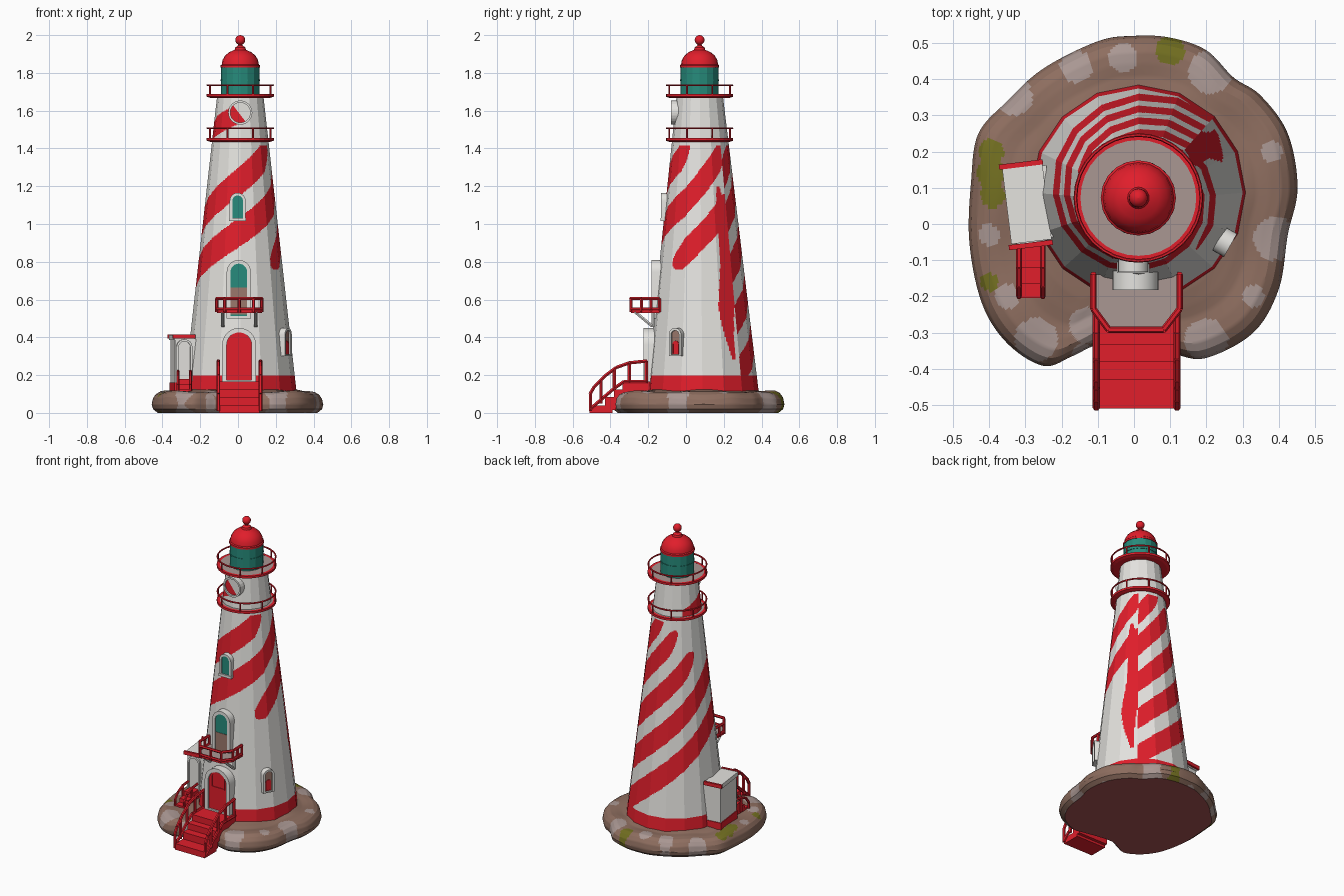
import bpy, math
from math import sin, cos, pi, radians
from mathutils import Vector, Matrix

if "Cube" in bpy.data.objects:
    bpy.data.objects.remove(bpy.data.objects["Cube"])

def material(name, r, g, b):
    m = bpy.data.materials.new(name)
    m.diffuse_color = (r, g, b, 1)
    m.use_nodes = True
    m.node_tree.nodes["Principled BSDF"].inputs["Base Color"].default_value = m.diffuse_color
    return m

RED = material("red paint", .75, .013, .024)
WHITE = material("white plaster", .78, .77, .74)
TEAL = material("teal glass", .02, .26, .20)
ROCK = material("brown rock", .27, .155, .115)
PALE = material("pale stone", .40, .31, .29)
MOSS = material("moss", .17, .16, .015)
UNDER = material("dark red underside", .38, .085, .085)
BROWN = material("brown pane", .33, .19, .15)

def mesh(name, verts, faces, mats, index=None, smooth=None):
    me = bpy.data.meshes.new(name)
    me.from_pydata([tuple(v) for v in verts], [], faces)
    for m in mats if isinstance(mats, list) else [mats]:
        me.materials.append(m)
    if index:
        me.polygons.foreach_set("material_index", index)
    ob = bpy.data.objects.new(name, me)
    bpy.context.collection.objects.link(ob)
    if smooth:
        bpy.ops.object.select_all(action='DESELECT')
        ob.select_set(True)
        bpy.context.view_layer.objects.active = ob
        bpy.ops.object.shade_smooth_by_angle(angle=radians(smooth))
    return ob

def lathe(name, profile, mat, centre, n=24, smooth=None):
    v, f = [], []
    for r, z in profile:
        v += [(centre[0] + r * cos(2*pi*i/n), centre[1] + r * sin(2*pi*i/n), z) for i in range(n)]
    for j in range(len(profile) - 1):
        f += [(j*n + i, j*n + (i+1) % n, (j+1)*n + (i+1) % n, (j+1)*n + i) for i in range(n)]
    return mesh(name, v, f, mat, smooth=smooth)

def box(name, lo, hi, mat, turn=0, pivot=None):
    c = Vector(pivot) if pivot else (Vector(lo) + Vector(hi)) / 2
    R = Matrix.Rotation(radians(turn), 3, 'Z')
    v = [R @ (Vector((x, y, z)) - c) + c for x in (lo[0], hi[0]) for y in (lo[1], hi[1]) for z in (lo[2], hi[2])]
    f = [(0, 1, 3, 2), (4, 6, 7, 5), (0, 4, 5, 1), (2, 3, 7, 6), (0, 2, 6, 4), (1, 5, 7, 3)]
    return mesh(name, v, f, mat)

def bars(name, paths, r, mat, n=6):
    """Round bars along each list of points, as one object."""
    v, f = [], []
    for path in paths:
        for p, q in zip(path, path[1:]):
            p, q = Vector(p), Vector(q)
            R = (q - p).to_track_quat('Z', 'Y').to_matrix()
            b = len(v)
            for e in (p, q):
                v += [e + R @ Vector((r*cos(2*pi*i/n), r*sin(2*pi*i/n), 0)) for i in range(n)]
            f += [(b+i, b+(i+1) % n, b+n+(i+1) % n, b+n+i) for i in range(n)]
            f += [tuple(range(b+n-1, b-1, -1)), tuple(range(b+n, b+2*n))]
    return mesh(name, v, f, mat, smooth=40)

def arch(name, w, h, rim, loc, theta, depth, pane, frame=WHITE, back=.06):
    """Arched frame with a recessed pane; loc is the bottom centre of its front."""
    def outline(w, h, z0):
        return [(-w, z0)] + [(-w*cos(pi*i/12), h - w + w*sin(pi*i/12)) for i in range(13)] + [(w, z0)]
    out, inn = outline(w, h, 0), outline(w - rim, h - rim, rim * .6)
    n = len(out)
    def place(p, y):
        return (loc[0] + p[0]*cos(theta) - y*sin(theta), loc[1] + p[0]*sin(theta) + y*cos(theta), loc[2] + p[1])
    v = [place(p, back) for p in out] + [place(p, 0) for p in out] + \
        [place(p, 0) for p in inn] + [place(p, depth) for p in inn]
    f = [(k*n+i, k*n+(i+1) % n, (k+1)*n+(i+1) % n, (k+1)*n+i) for k in range(3) for i in range(n)]
    f.append(tuple(range(3*n, 4*n)))
    return mesh(name, v, f, [frame, pane], [0]*(3*n) + [1], smooth=35)

# Rock island: rounded plinth with pale stones and moss patches
OUT = [(0, .52), (.1, .515), (.2, .48), (.275, .405), (.35, .355), (.425, .25), (.452, .1), (.425, -.03),
       (.40, -.18), (.33, -.3), (.2, -.37), (.11, -.36), (0, -.34), (-.1, -.335), (-.17, -.365), (-.25, -.392), (-.35, -.33),
       (-.42, -.22), (-.455, -.05), (-.45, .12), (-.43, .25), (-.35, .34), (-.25, .43), (-.1, .505)]
PATCH = [(-.33, .35, .05), (-.16, .435, .045), (-.03, .46, .04), (.21, .42, .06), (.39, -.04, .06), (.2, -.32, .06),
         (-.13, -.28, .05), (-.27, -.32, .06), (-.35, -.2, .035), (-.40, -.03, .03), (.38, .2, .03), (.33, -.2, .03), (-.14, -.36, .03)]
MOSSY = [(.1, .48, .04), (-.39, .08, .035), (-.395, .14, .04), (-.395, .2, .035), (-.40, -.16, .025)]
PROF = [(.93, 0), (.985, .02), (1, .045), (.985, .078), (.95, .1), (.9, .112), (.83, .114), (.75, .112), (.68, .118), (.58, .122)]
ring, STEPS = [], 12
for i in range(len(OUT)):                       # Catmull-Rom outline
    a, b, c, d = (Vector(OUT[(i + k) % len(OUT)]) for k in (-1, 0, 1, 2))
    for t in [k / STEPS for k in range(STEPS)]:
        ring.append(.5*(2*b + (c-a)*t + (2*a-5*b+4*c-d)*t*t + (3*b-a-3*c+d)*t**3))
n, mid = len(ring), Vector((0, .065))
rows = []
for (s, z), (s2, z2) in zip(PROF, PROF[1:]):
    rows += [(s + (s2-s)*k/5, z + (z2-z)*k/5) for k in range(5)]
rows.append(PROF[-1])
near = lambda p, L: any((p[0]-x)**2 + (p[1]-y)**2 < r*r for x, y, r in L)
v, f, idx = [], [], []
for s, z in rows:
    for p in ring:
        q = mid + (p - mid) * s
        bump = .006*sin(19*q.x + 2) * sin(17*q.y) if z > .05 else 0
        v.append((q.x, q.y, z + bump))
for j in range(len(rows) - 1):
    for i in range(n):
        f.append((j*n+i, j*n+(i+1) % n, (j+1)*n+(i+1) % n, (j+1)*n+i)[::-1])
        c = sum((Vector(v[k]) for k in f[-1]), Vector()) / 4
        idx.append(1 if near(c, PATCH) else 2 if near(c, MOSSY) else 0)
f += [tuple(range(n)), tuple(range(len(v) - 1, len(v) - n - 1, -1))]
mesh("rock_island", v, f, [ROCK, PALE, MOSS, UNDER], idx + [3, 0], smooth=25)

# Tower: sixteen-sided taper with painted spiral stripes
CX = .012
def cy(z): return .088 - .009 * z
def rad(z): return .297 - .112 * (z - .12)
SIDES, SUB, NZ, Z0, Z1 = 16, 14, 280, .09, 1.675
START = -1.25 * pi
STRIPES = [(.68, 1.0, 2.36), (.96, -4, 2.36), (1.23, -4, 1.0), (1.50, -4, -2.1), (1.77, -4, -2.7), (2.0, -4, -3.2)]  # height at front, from, to
def is_red(t, z):
    if z < .195:
        return True
    if z > 1.44:
        return -2.3 < t < .1 and abs(z - 1.59 - .065*t) < .055
    if z > 1.415:
        return False
    # uneven band where the spiral meets itself
    if .28 < z < 1.2 and abs(t - 2.2 - .06*sin(9*z)) < .2 * min(1, (z - .22) * 3, (1.25 - z) * 5):
        return True
    rise = .14*t if t > -pi/2 else -.22 + .22*(t + pi/2)
    rise += .07 * max(0, t - 1.1)
    for h, a, b in STRIPES:
        end = min(1, max(0, (t - a + .2) / .3), max(0, (b + .2 - t) / .3))
        if end > 0 and abs(z - h - rise) < .078 * math.sqrt(end):
            return True
    return False
cols = SIDES * SUB
v, f, idx = [], [], []
for j in range(NZ + 1):
    z = Z0 + (Z1 - Z0) * j / NZ
    for i in range(cols):
        k, s = divmod(i, SUB)
        a, b = START + 2*pi*k/SIDES, START + 2*pi*(k+1)/SIDES
        s /= SUB
        x, y = sin(a)*(1-s) + sin(b)*s, -cos(a)*(1-s) - cos(b)*s
        v.append((CX + rad(z)*x, cy(z) + rad(z)*y, z))
for j in range(NZ):
    for i in range(cols):
        f.append((j*cols+i, j*cols+(i+1) % cols, (j+1)*cols+(i+1) % cols, (j+1)*cols+i))
        idx.append(int(is_red(START + 2*pi*(i+.5)/cols, Z0 + (Z1-Z0)*(j+.5)/NZ)))
mesh("tower", v, f, [WHITE, RED], idx)

# Two round galleries with railings
C = (CX, .072)
for name, z, top in (("lower_gallery", 1.435, 1.507), ("upper_gallery", 1.668, 1.735)):
    lathe(name + "_rim", [(.10, z), (.16, z), (.178, z+.006), (.178, z+.02), (.160, z+.02)], RED, C, 32)
    lathe(name + "_deck", [(.161, z+.019), (.09, z+.019)], PALE, C, 32)
    circle = [(C[0] + .174*cos(2*pi*i/32), C[1] + .174*sin(2*pi*i/32), top) for i in range(33)]
    bars(name + "_rail", [circle] + [[(p[0], p[1], z+.01), p] for p in circle[2:32:4]], .005, RED)

# Lantern room, dome and ball finial
lathe("lantern_glass", [(.101, 1.685), (.101, 1.835)], TEAL, C, 16)
lathe("lantern_band", [(.099, 1.758), (.104, 1.758), (.104, 1.766), (.099, 1.766)], TEAL, C, 16)
lathe("dome", [(.0, 1.828), (.104, 1.828), (.104, 1.84), (.098, 1.845), (.094, 1.868), (.08, 1.892), (.058, 1.91),
               (.03, 1.922), (.026, 1.935), (.012, 1.945), (.010, 1.955)], RED, C, 20, 30)
lathe("finial_ball", [(max(.026*sin(pi*i/10), .0005), 1.974 - .026*cos(pi*i/10)) for i in range(11)], RED, C, 16, 40)

# Round porthole between the galleries, painted across by the stripe
yf, m = cy(1.59) - rad(1.59) - .022, 24
v = [(CX + q*cos(2*pi*i/m), y, 1.59 + q*sin(2*pi*i/m)) for q, y in ((.064, yf+.05), (.064, yf), (.053, yf), (.053, yf+.01)) for i in range(m)]
f = [(k*m+i, k*m+(i+1) % m, (k+1)*m+(i+1) % m, (k+1)*m+i) for k in range(3) for i in range(m)]
f += [tuple(3*m + i for i in range(9, 21)), tuple(3*m + i % m for i in range(20, 34))]
mesh("porthole", v, f, [WHITE, RED], [0]*(3*m) + [1, 0])

# Arched windows and doors
arch("middle_window", .042, .145, .014, (-.002, -.132, 1.02), 0, .006, TEAL)
box("middle_window_sill", (-.047, -.136, 1.015), (.043, -.08, 1.032), WHITE)
arch("balcony_door", .064, .31, .02, (.004, -.182, .5), 0, .006, TEAL)
box("balcony_door_lower_panel", (-.039, -.1785, .52), (.047, -.171, .665), BROWN)
arch("front_door", .09, .29, .024, (.006, -.226, .16), 0, .010, RED, back=.09)
arch("front_door_arch_panel", .05, .11, .008, (.006, -.22, .32), 0, .004, RED, RED, .01)
t = 1.06
arch("side_window", .037, .15, .013, (CX + .292*sin(t), .084 - .292*cos(t), .3), t, .01, BROWN)
arch("side_window_lower_pane", .018, .07, .004, (CX + .285*sin(t), .084 - .285*cos(t), .312), t, .001, RED, RED, .004)

# Balcony with bevelled corners, rail and brackets
edge = [(-.112, -.14), (-.112, -.235), (-.07, -.292), (.082, -.292), (.126, -.235), (.126, -.14)]
m = len(edge)
mesh("balcony_floor", [(x, y, z) for z in (.53, .55) for x, y in edge],
     [tuple(range(m))[::-1], tuple(range(m, 2*m))] + [(i, (i+1) % m, m+(i+1) % m, m+i) for i in range(m)],
     [RED, PALE], [0, 1] + [0]*m)
posts = edge + [(.006, -.292), (-.112, -.185), (.126, -.185)]
bars("balcony_rail", [[(x, y, .605) for x, y in edge], [(x, y, .55) for x, y in edge]] +
     [[(x, y, .535), (x, y, .605)] for x, y in posts], .009, RED)
bars("balcony_brackets", [[(x, -.18, .46), (x, -.27, .535)] for x in (-.08, .094)] +
     [[(x, -.175, .455), (x, -.175, .535)] for x in (-.08, .094)], .009, WHITE)

# Front steps with landing and curved hand rails
box("landing", (-.1, -.335, .1), (.115, -.19, .165), RED)
for i, (y0, y1, z) in enumerate(((-.38, -.3, .125), (-.43, -.37, .085), (-.51, -.39, .04))):
    box("step_%d" % (i+1), (-.1, y0, max(0, z - .07)), (.115, y1, z), RED)
for side, x in (("left", -.104), ("right", .119)):
    top = [(-.508, .10), (-.485, .14), (-.43, .195), (-.37, .24), (-.30, .265), (-.205, .275)]
    low = [(-.508, .02), (-.45, .07), (-.38, .13), (-.33, .165), (-.2, .165)]
    bars(side + "_stair_rail", [[(x, y, z) for y, z in top], [(x, y, z) for y, z in low]] +
         [[(x, y, a), (x, y, b)] for y, a, b in ((-.506, .01, .10), (-.45, .05, .18), (-.38, .12, .235), (-.3, .16, .265), (-.21, .16, .275))],
         .010, RED)

# Side annex: white hut, roof with red ends, red steps and arched rails
P = (-.3, .055, .2)
box("annex_walls", (-.345, -.045, .09), (-.23, .155, .39), WHITE, 7, P)
box("annex_roof", (-.352, -.05, .385), (-.24, .16, .412), WHITE, 7, P)
for name, y in (("annex_front_trim", -.066), ("annex_back_trim", .158)):
    box(name, (-.36, y, .393), (-.238, y + .014, .416), RED, 7, P)
box("annex_base_band", (-.35, -.05, .09), (-.23, .16, .16), RED, 7, P)
arch("annex_door", .042, .22, .011, (-.283, -.06, .17), radians(7), .01, WHITE, back=.04)
for i, (y0, y1, z) in enumerate(((-.12, -.05, .18), (-.165, -.115, .15), (-.205, -.16, .125))):
    box("annex_step_%d" % (i+1), (-.312, y0, .06), (-.25, y1, z), RED)
for side, x in (("left", -.318), ("right", -.252)):
    bars("annex_%s_rail" % side, [[(x, -.2, .1), (x, -.2, .15), (x, -.17, .19), (x, -.12, .215), (x, -.06, .22)],
                                  [(x, -.12, .12), (x, -.12, .215)]], .008, RED)
